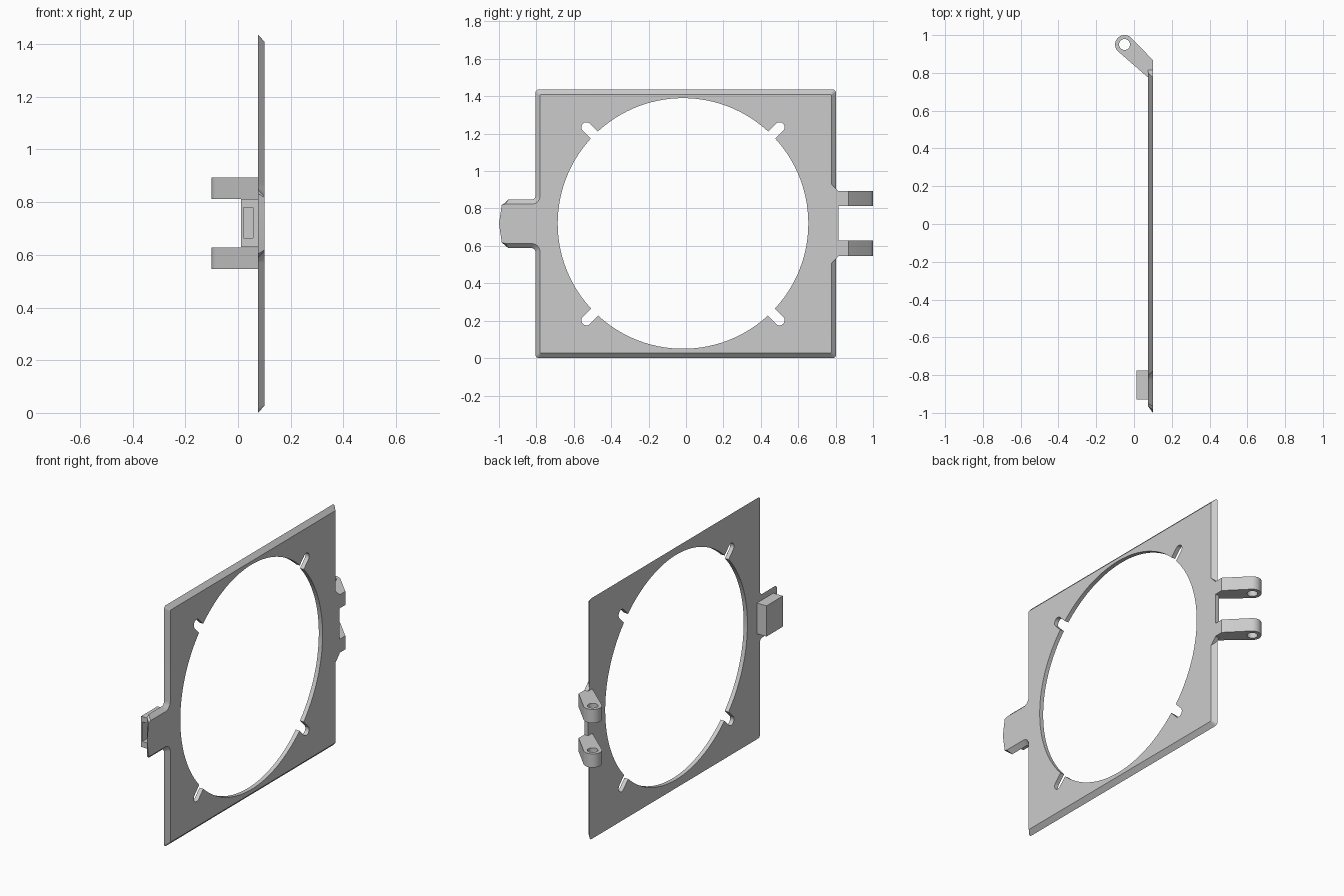
import bpy, bmesh, math

if "Cube" in bpy.data.objects:
    bpy.data.objects.remove(bpy.data.objects["Cube"])

MID = 0.718               # height of the symmetry line
BACK, FACE = 0.075, 0.1   # plate thickness along x
HOLE_Y = -0.016

grey = bpy.data.materials.new("light_grey")
grey.use_nodes = True
grey.diffuse_color = (0.6, 0.6, 0.6, 1)
grey.node_tree.nodes["Principled BSDF"].inputs["Base Color"].default_value = (0.6, 0.6, 0.6, 1)


def loft(name, pairs):
    """Solids, each between two matching rings of 3D points."""
    bm = bmesh.new()
    for ring_a, ring_b in pairs:
        a = [bm.verts.new(p) for p in ring_a]
        b = [bm.verts.new(p) for p in ring_b]
        bm.faces.new(a[::-1])
        bm.faces.new(b)
        for i in range(len(a)):
            j = (i + 1) % len(a)
            bm.faces.new((a[i], a[j], b[j], b[i]))
    bmesh.ops.recalc_face_normals(bm, faces=bm.faces[:])
    mesh = bpy.data.meshes.new(name)
    bm.to_mesh(mesh)
    bm.free()
    mesh.materials.append(grey)
    ob = bpy.data.objects.new(name, mesh)
    bpy.context.collection.objects.link(ob)
    return ob


def along_x(pts, x0, x1):
    return [(x0, y, z) for y, z in pts], [(x1, y, z) for y, z in pts]


def along_z(pts, z0, z1):
    return [(x, y, z0) for x, y in pts], [(x, y, z1) for x, y in pts]


def arc(cx, cy, r, start, end, n):
    angles = [math.radians(start + (end - start) * i / n) for i in range(n + 1)]
    return [(cx + r * math.cos(t), cy + r * math.sin(t)) for t in angles]


def select(ob):
    bpy.ops.object.select_all(action="DESELECT")
    ob.select_set(True)
    bpy.context.view_layer.objects.active = ob


def cut(ob, cutter):
    cutter.hide_render = True
    mod = ob.modifiers.new("cut", "BOOLEAN")
    mod.operation, mod.solver, mod.object = "DIFFERENCE", "EXACT", cutter
    select(ob)
    bpy.ops.object.modifier_apply(modifier=mod.name)
    bpy.data.objects.remove(cutter)


def smooth(ob):
    select(ob)
    bpy.ops.object.shade_smooth_by_angle(angle=math.radians(30))


def mirrored(half):
    """Mirror an upper half outline about the middle height."""
    full = half + [(y, -z) for y, z in reversed(half) if z > 0]
    return [(y, MID + z) for y, z in full]


# Plate with finger tab, bevelled through its whole thickness
back = ([(-0.965, 0), (-0.965, 0.115), (-0.95, 0.13)]
        + arc(-0.825, 0.15, 0.02, -90, 0, 4)
        + arc(-0.787, 0.7, 0.018, 180, 90, 4)
        + arc(0.784, 0.7, 0.018, 90, 0, 4) + [(0.802, 0)])
front = ([(-1, 0), (-0.985, 0.1), (-0.965, 0.105)]
         + arc(-0.825, 0.15, 0.045, -90, 0, 4)
         + arc(-0.775, 0.687, 0.005, 180, 90, 4)
         + arc(0.772, 0.687, 0.005, 90, 0, 4) + [(0.777, 0)])
plate = loft("plate", [([(BACK, y, z) for y, z in mirrored(back)],
                        [(FACE, y, z) for y, z in mirrored(front)])])

# Large round opening with four diagonal slots
cut(plate, loft("opening_cutter", [along_x(arc(HOLE_Y, MID + 0.002, 0.67, 0, 357, 119), 0, 0.2)]))
slots = []
for turn in (45, 135, 225, 315):
    t = math.radians(turn)
    dy, dz = math.cos(t), math.sin(t)
    outline = (arc(HOLE_Y + 0.73 * dy, MID + 0.73 * dz, 0.027, turn - 90, turn + 90, 10)
               + arc(HOLE_Y + 0.6 * dy, MID + 0.6 * dz, 0.027, turn + 90, turn + 270, 10))
    slots.append(along_x(outline, 0, 0.2))
cut(plate, loft("slot_cutter", slots))
smooth(plate)

# Flat root joining the hinge arms to the plate
loft("hinge_root", [along_x(mirrored([(0.76, 0.22), (0.775, 0.215), (0.815, 0.175)]), BACK, FACE)])

# Hinge arms with pin holes
for name, z in (("lower_hinge_arm", 0.547), ("upper_hinge_arm", 0.812)):
    profile = [(BACK, 0.775), (FACE, 0.8), (FACE, 0.868)] + arc(-0.05, 0.95, 0.05, 45, 225, 16)
    arm = loft(name, [along_z(profile, z, z + 0.081)])
    cut(arm, loft("pin_cutter", [along_z(arc(-0.05, 0.95, 0.029, 0, 345, 23), z - 0.1, z + 0.2)]))
    smooth(arm)

# Catch block behind the tab, with a pocket in its outer end
catch = loft("catch_block", [along_z([(0.012, -0.93), (0.08, -0.93), (0.08, -0.775), (0.012, -0.775)],
                                     0.629, 0.812)])
cut(catch, loft("pocket_cutter", [along_z([(0.02, -1), (0.056, -1), (0.056, -0.83), (0.02, -0.83)],
                                          0.663, 0.78)]))
